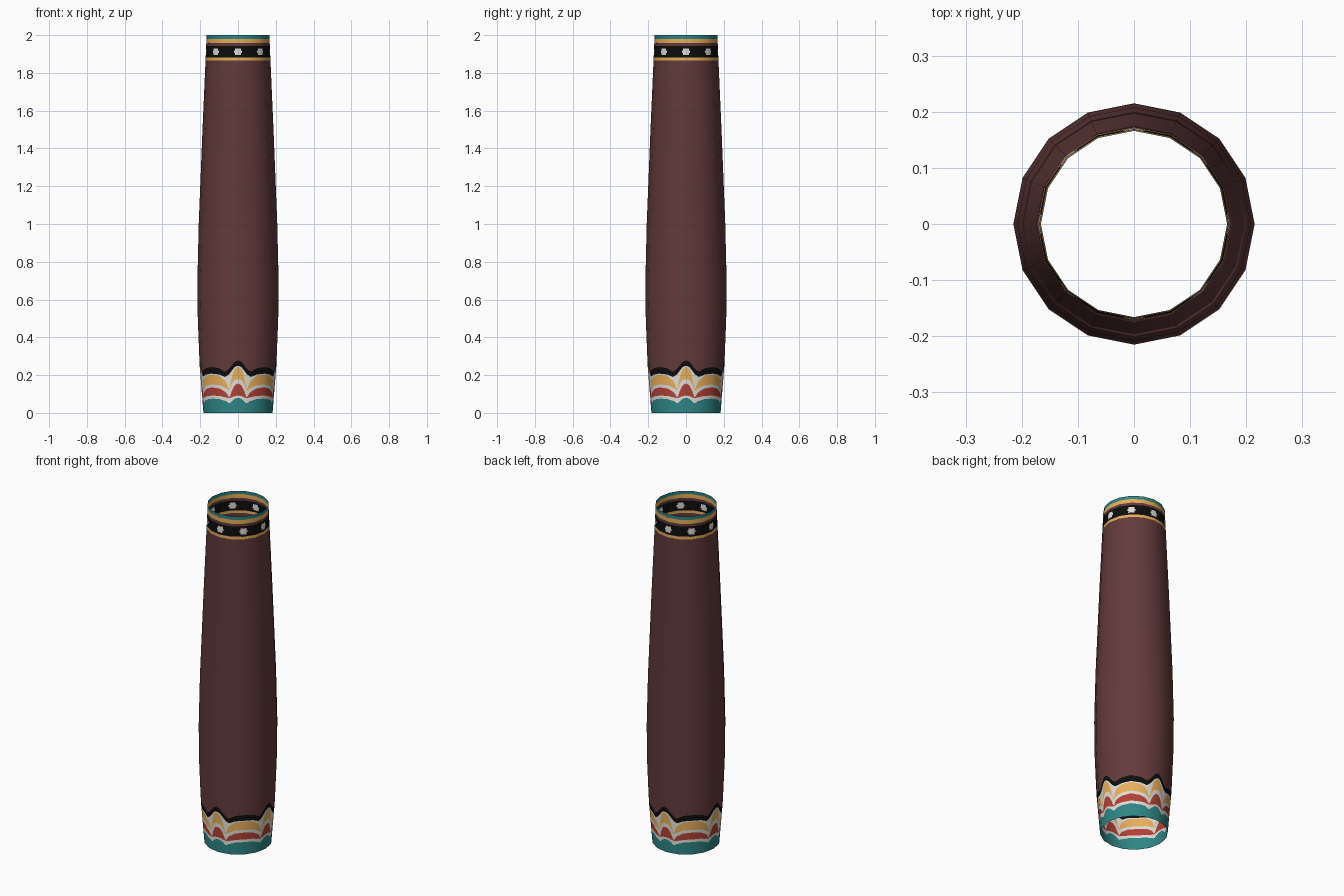
import bpy, math

if "Cube" in bpy.data.objects:
    bpy.data.objects.remove(bpy.data.objects["Cube"])

COLOURS = {
    "maroon": (0.125, 0.043, 0.043), "teal": (0.027, 0.235, 0.235),
    "yellow": (0.80, 0.42, 0.10), "red": (0.44, 0.052, 0.038),
    "white": (0.74, 0.72, 0.67), "black": (0.004, 0.004, 0.004),
}
NAMES = list(COLOURS)
MATS = []
for n, c in COLOURS.items():
    m = bpy.data.materials.new(n)
    m.diffuse_color = (*c, 1)
    m.use_nodes = True
    m.node_tree.nodes["Principled BSDF"].inputs["Base Color"].default_value = m.diffuse_color
    MATS.append(m)

# Tube outline: (height, radius)
PROFILE = [(0, .183), (.25, .203), (.5, .213), (.7, .215), (1.0, .208), (1.5, .188), (2, .166)]
SIDES = 16


def lerp_table(table, x):
    for (a, va), (b, vb) in zip(table, table[1:]):
        if x <= b:
            return va + (vb - va) * (x - a) / (b - a)
    return table[-1][1]


def point(deg, z):
    """Point on the 16-sided tube wall."""
    half = 180 / SIDES
    flat = math.cos(math.radians(half)) / math.cos(math.radians(deg % (2 * half) - half))
    r = lerp_table(PROFILE, z) * flat
    a = math.radians(deg)
    return (r * math.cos(a), r * math.sin(a), z)


def tube(name, cols, rows, colour):
    """rows(deg) gives the heights of a column, colour(row, deg, z) its colour."""
    verts, faces, idx = [], [], []
    step = 360 / cols
    grid = [rows(i * step) for i in range(cols)]
    n = len(grid[0])
    for i in range(cols):
        verts += [point(i * step, z) for z in grid[i]]
    for i in range(cols):
        j = (i + 1) % cols
        for k in range(n - 1):
            faces.append((i * n + k, j * n + k, j * n + k + 1, i * n + k + 1))
            zc = (grid[i][k] + grid[i][k + 1] + grid[j][k] + grid[j][k + 1]) / 4
            idx.append(NAMES.index(colour(k, (i + .5) * step, zc)))
    me = bpy.data.meshes.new(name)
    me.from_pydata(verts, [], faces)
    for m in MATS:
        me.materials.append(m)
    for p, c in zip(me.polygons, idx):
        p.material_index = c
        p.use_smooth = True
    # round shading across the flat sides
    me.normals_split_custom_set_from_vertices(
        [(v[0] / math.hypot(v[0], v[1]), v[1] / math.hypot(v[0], v[1]), 0) for v in verts])
    ob = bpy.data.objects.new(name, me)
    bpy.context.collection.objects.link(ob)


def from_peak(deg):
    """Degrees to the nearest of the four small peaks, 0 to 45."""
    t = deg % 90
    return min(t, 90 - t)


# Wavy base band: height of each colour border at these angles from a peak
ANGLES = (0, 5, 9, 14, 20, 30, 45)
BORDERS = [
    (.080, .076, .065, .050, .062, .072, .076),   # teal top
    (.092, .089, .084, .078, .082, .089, .092),   # red bottom
    (.155, .148, .125, .079, .110, .128, .135),   # red top
    (.180, .175, .160, .118, .132, .146, .151),   # yellow bottom
    (.245, .232, .200, .119, .170, .195, .202),   # yellow top
    (.250, .243, .226, .205, .190, .203, .208),   # black bottom
    (.278, .271, .254, .232, .218, .236, .243),   # black top
]
BASE_COLOURS = ["teal", "white", "red", "white", "yellow", "white", "black", "maroon"]


def base_rows(deg):
    t = from_peak(deg)
    return [0] + [lerp_table(list(zip(ANGLES, b)), t) for b in BORDERS] + [.3]


tube("base_band", 192, base_rows, lambda k, deg, z: BASE_COLOURS[k])

# Plain body
BODY = [.3, .5, .7, 1.0, 1.25, 1.5, 1.75, 1.84]
tube("body", SIDES, lambda deg: BODY, lambda k, deg, z: "maroon")

# Rim band: stripes, with eight white dots on the black stripe
LOW, HIGH, N = 1.882, 1.942, 10
RIM = [1.84, 1.866] + [LOW + (HIGH - LOW) * i / N for i in range(N + 1)] + [1.957, 1.98, 2.0]


def rim_colour(k, deg, z):
    if k == 0:
        return "maroon"
    if k == 1:
        return "yellow"
    if k < 2 + N:
        off = (deg + 22.5) % 45 - 22.5
        return "white" if math.hypot(math.radians(off) * .168, z - 1.912) < .021 else "black"
    return ("maroon", "yellow", "teal")[k - 2 - N]


tube("rim_band", 192, lambda deg: RIM, rim_colour)
